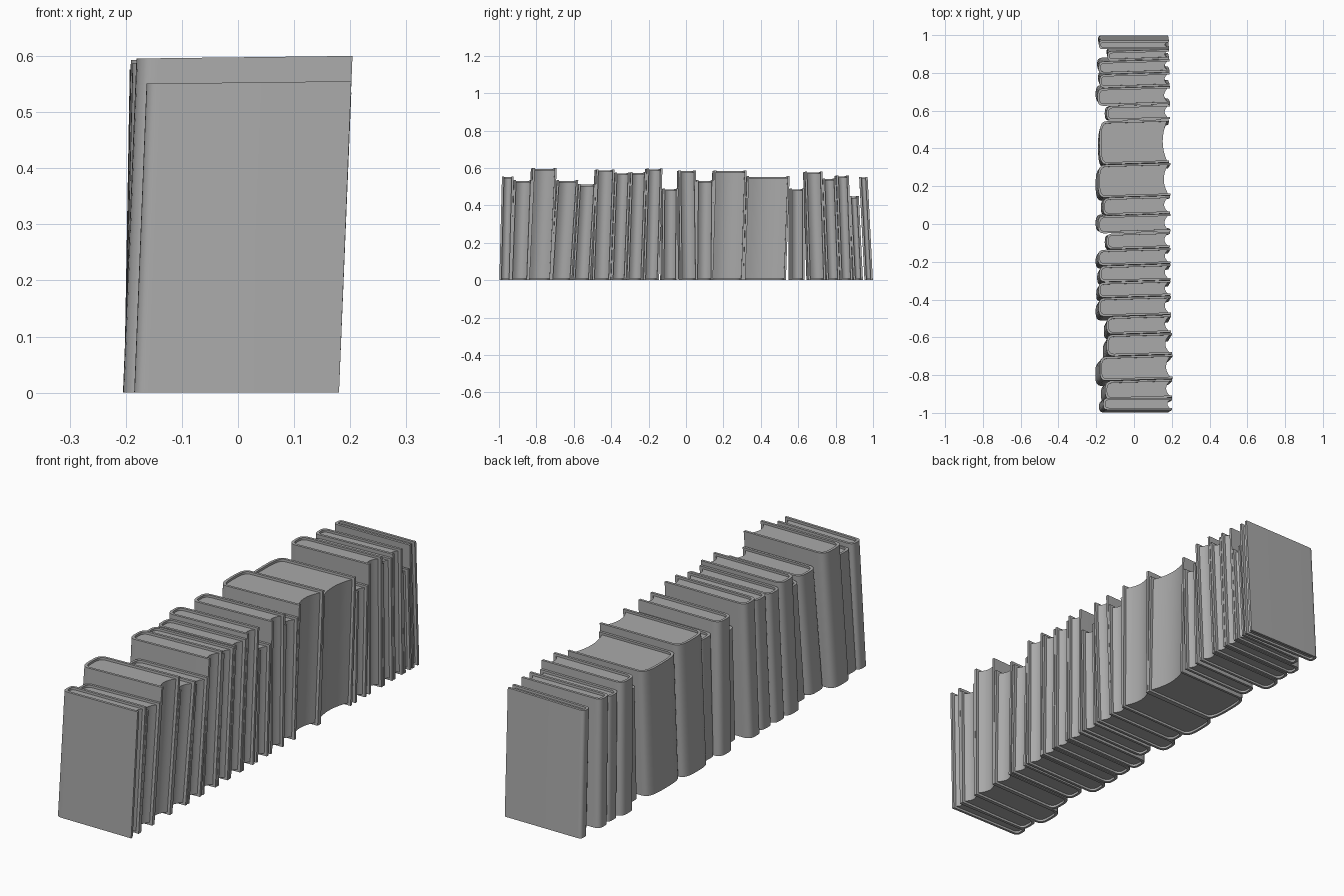
import bpy, bmesh, math

cube = bpy.data.objects.get("Cube")
if cube:
    bpy.data.objects.remove(cube, do_unlink=True)

grey = bpy.data.materials.new("grey")
grey.use_nodes = True
COLOUR = (0.4, 0.4, 0.4, 1)
grey.diffuse_color = COLOUR
grey.node_tree.nodes["Principled BSDF"].inputs["Base Color"].default_value = COLOUR

BOARD = 0.011      # cover thickness
FORE_EDGE = 0.18   # x where the covers end
LIP = 0.01         # cover overhang above and below the pages


def spine_outline(spine_x, width, end_x, inset=0.0):
    """Open U-shaped outline with a rounded spine on the -x side."""
    half = width / 2 - inset
    depth = min(width * 0.45, 0.038) - inset * 0.6
    left = spine_x + inset
    pts = [(end_x, -half)]
    steps = 16
    for i in range(steps + 1):
        a = math.pi * i / steps
        c, s = math.cos(a), math.sin(a)
        y = -math.copysign(abs(c) ** 0.6, c) * half
        pts.append((left + depth * (1 - s ** 0.75), y))
    pts.append((end_x, half))
    return pts


def extrude_rings(name, rings, z0, z1, place):
    """Solid between z0 and z1; one ring gives a block, two give a shell."""
    bm = bmesh.new()
    if len(rings) == 1:
        ring = rings[0]
    else:
        ring = rings[0] + rings[1][::-1]
    low = [bm.verts.new(place(x, y, z0)) for x, y in ring]
    top = [bm.verts.new(place(x, y, z1)) for x, y in ring]
    n = len(ring)
    for i in range(n):
        j = (i + 1) % n
        bm.faces.new((low[i], low[j], top[j], top[i]))
    if len(rings) == 1:
        bm.faces.new(low)
        bm.faces.new(top)
    else:
        for i in range(n // 2 - 1):
            k = n - 1 - i
            for level in (low, top):
                bm.faces.new((level[i], level[i + 1], level[k - 1], level[k]))
    bmesh.ops.recalc_face_normals(bm, faces=bm.faces)
    mesh = bpy.data.meshes.new(name)
    bm.to_mesh(mesh)
    bm.free()
    mesh.materials.append(grey)
    obj = bpy.data.objects.new(name, mesh)
    bpy.context.collection.objects.link(obj)
    return obj


def book(index, y0, y1, height, spine_x, lean, slide, yaw):
    width = y1 - y0 - 0.002
    middle = (y0 + y1) / 2

    def place(x, y, z):
        # lean is the sideways shift of the top, slide the shift towards +x
        t = z / height
        rise = 0.012 * (x - FORE_EDGE) * t
        return (x + slide * t, middle + y - lean * (1 - t) + yaw * (x - FORE_EDGE), z + rise)

    outer = spine_outline(spine_x, width, FORE_EDGE)
    inner = spine_outline(spine_x, width, FORE_EDGE, BOARD)
    cover = extrude_rings(f"book_{index}_cover", [outer, inner], 0, height, place)

    # Page block with a hollow fore edge
    pages = spine_outline(spine_x, width, FORE_EDGE - 0.012, BOARD - 0.001)
    half = width / 2 - BOARD
    hollow = min(0.022, width * 0.2)
    for i in range(1, 8):
        u = 1 - i / 4
        pages.append((FORE_EDGE - 0.012 - hollow * (1 - u * u), u * half))
    block = extrude_rings(f"book_{index}_pages", [pages], LIP, height - LIP, place)
    return [cover, block]


# y at the near top edge, height, spine x, sideways lean, slide
books = [
    (-0.985, 0.555, -0.185, 0.014, 0.022),
    (-0.92, 0.535, -0.175, 0.02, 0.022),
    (-0.82, 0.6, -0.205, 0.028, 0.024),
    (-0.69, 0.535, -0.165, 0.034, 0.02),
    (-0.575, 0.515, -0.16, 0.03, 0.015),
    (-0.48, 0.592, -0.203, 0.022, 0.015),
    (-0.38, 0.575, -0.2, 0.022, 0.012),
    (-0.297, 0.578, -0.195, 0.02, 0.012),
    (-0.21, 0.597, -0.203, 0.018, 0.012),
    (-0.125, 0.49, -0.155, 0.005, 0.01),
    (-0.04, 0.587, -0.203, -0.008, 0.012),
    (0.055, 0.535, -0.175, 0.005, 0.01),
    (0.15, 0.587, -0.203, 0.018, 0.012),
    (0.325, 0.556, -0.19, 0.02, 0.006),
    (0.555, 0.49, -0.155, 0.0, 0.01),
    (0.635, 0.58, -0.203, -0.018, 0.01),
    (0.73, 0.545, -0.19, -0.02, 0.008),
    (0.803, 0.56, -0.195, -0.02, 0.008),
    (0.872, 0.45, -0.145, -0.022, 0.005),
    (0.925, 0.553, -0.19, -0.028, 0.005),
]
ends = [b[0] for b in books[1:]] + [0.972]
parts = []
for i, (b, y1) in enumerate(zip(books, ends)):
    yaw = 0.0 if i in (0, len(books) - 1) else 0.03
    parts += book(i + 1, b[0], y1, b[1], b[2], b[3], b[4], yaw)

# Smooth spines, crisp board edges
bpy.ops.object.select_all(action="DESELECT")
for obj in parts:
    obj.select_set(True)
bpy.context.view_layer.objects.active = parts[0]
bpy.ops.object.shade_smooth_by_angle(angle=math.radians(40))
